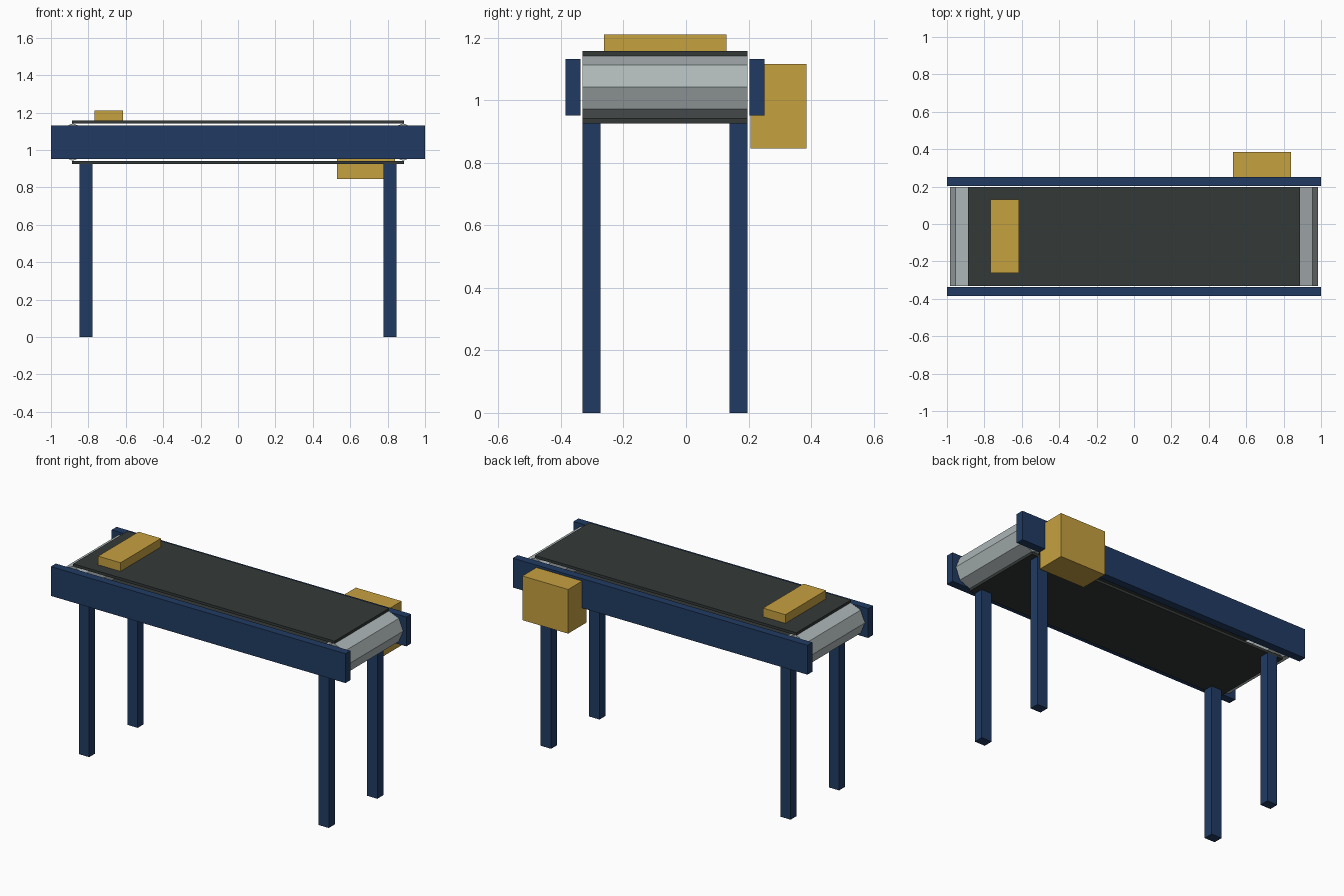
import bpy
import bmesh
from math import pi
from mathutils import Matrix, Vector

default = bpy.data.objects.get("Cube")
if default:
    bpy.data.objects.remove(default, do_unlink=True)


def material(name, r, g, b):
    m = bpy.data.materials.new(name)
    m.use_nodes = True
    m.diffuse_color = (r, g, b, 1)
    m.node_tree.nodes["Principled BSDF"].inputs["Base Color"].default_value = (r, g, b, 1)
    return m


navy = material("navy_paint", 0.015, 0.044, 0.125)
rubber = material("dark_rubber", 0.034, 0.041, 0.040)
steel = material("pale_steel", 0.42, 0.47, 0.475)
gold = material("mustard", 0.565, 0.356, 0.051)


def finish(bm, name, mat):
    mesh = bpy.data.meshes.new(name)
    bm.to_mesh(mesh)
    bm.free()
    mesh.materials.append(mat)
    obj = bpy.data.objects.new(name, mesh)
    bpy.context.collection.objects.link(obj)
    return obj


def box(name, low, high, mat):
    """Box spanning two opposite corners."""
    low, high = Vector(low), Vector(high)
    bm = bmesh.new()
    bmesh.ops.create_cube(bm, size=1, matrix=Matrix.Translation((low + high) / 2)
                          @ Matrix.Diagonal((high - low).to_4d()))
    return finish(bm, name, mat)


# Shared dimensions
axis_z, radius = 1.042, 0.1
belt_front, belt_back = -0.331, 0.197
belt_top, belt_bottom = 1.157, 0.926
belt_end = 0.887
middle_y = (belt_front + belt_back) / 2
width = belt_back - belt_front

# Side rails
box("front_rail", (-1, -0.386, 0.951), (1, -0.338, 1.131), navy)
box("back_rail", (-1, 0.203, 0.951), (1, 0.251, 1.131), navy)

# Upper and lower runs of the belt
box("belt_top", (-belt_end, belt_front, belt_top - 0.016), (belt_end, belt_back, belt_top), rubber)
box("belt_bottom", (-belt_end, belt_front, belt_bottom), (belt_end, belt_back, belt_bottom + 0.016), rubber)

for side, sx in (("left", 1), ("right", -1)):
    # Eight-sided end roller
    bm = bmesh.new()
    bmesh.ops.create_cone(bm, cap_ends=True, segments=8, radius1=radius, radius2=radius, depth=width,
                          matrix=Matrix.Translation((sx * 0.883, middle_y, axis_z))
                          @ Matrix.Rotation(pi / 2, 4, "X"))
    finish(bm, side + "_roller", steel)
    # Legs
    x0, x1 = sorted((sx * 0.778, sx * 0.848))
    box("front_leg_" + side, (x0, belt_front, 0), (x1, belt_front + 0.058, belt_bottom), navy)
    box("back_leg_" + side, (x0, belt_back - 0.058, 0), (x1, belt_back, belt_bottom), navy)

# Drive motor housing and the parcel on the belt
box("motor_housing", (0.53, 0.207, 0.845), (0.84, 0.386, 1.116), gold)
box("parcel", (-0.766, -0.262, belt_top), (-0.614, 0.13, 1.21), gold)
